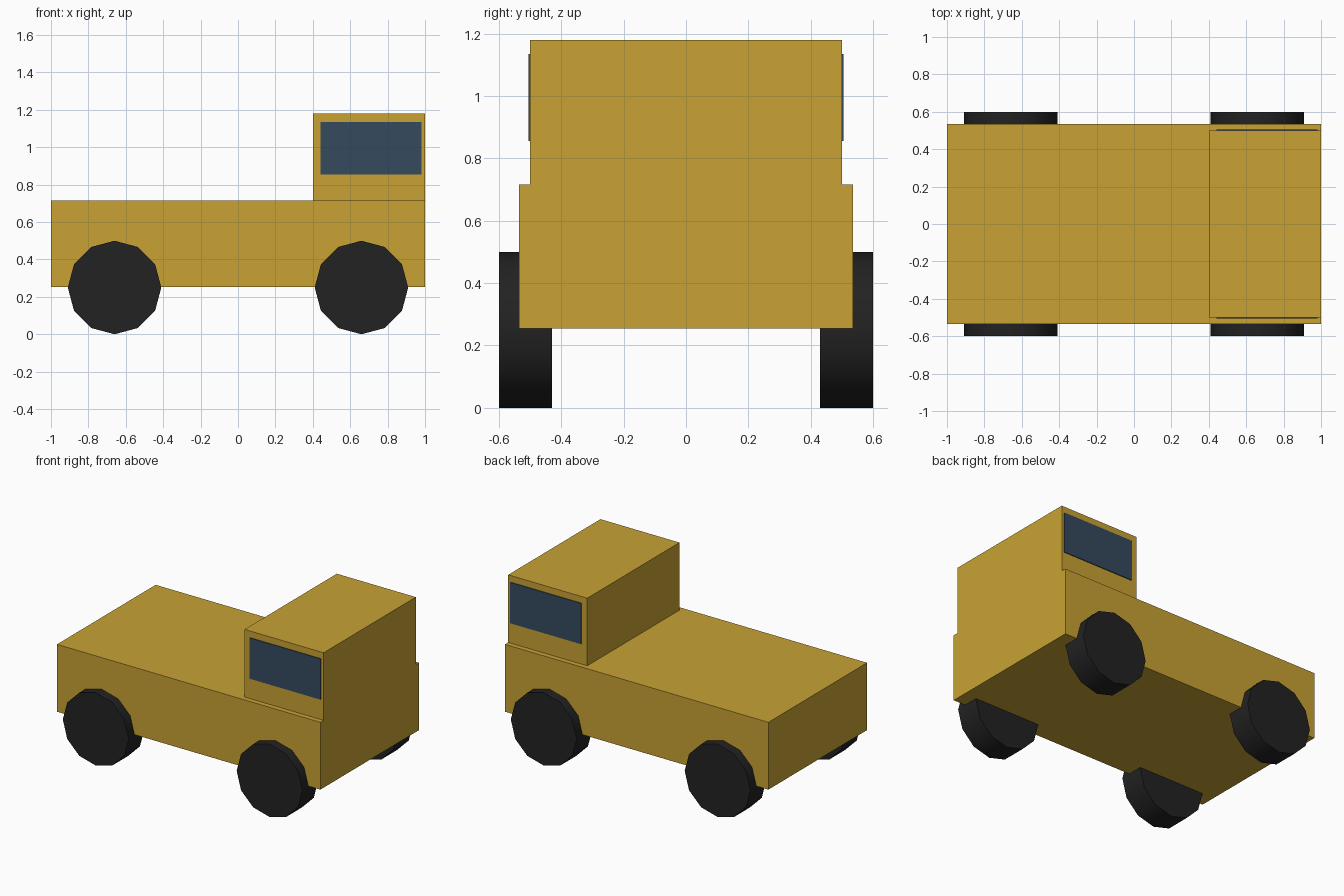
import bpy
import math

if "Cube" in bpy.data.objects:
    bpy.data.objects.remove(bpy.data.objects["Cube"])


def material(name, color):
    m = bpy.data.materials.new(name)
    m.diffuse_color = (*color, 1)
    m.use_nodes = True
    m.node_tree.nodes["Principled BSDF"].inputs["Base Color"].default_value = m.diffuse_color
    return m


paint = material("yellow paint", (0.578, 0.361, 0.034))
glass = material("dark blue glass", (0.036, 0.068, 0.113))
rubber = material("black rubber", (0.016, 0.016, 0.016))


def box(name, lo, hi, mat):
    center = [(a + b) / 2 for a, b in zip(lo, hi)]
    bpy.ops.mesh.primitive_cube_add(size=1, location=center)
    ob = bpy.context.object
    ob.name = name
    ob.scale = [b - a for a, b in zip(lo, hi)]
    bpy.ops.object.transform_apply(location=False, rotation=False, scale=True)
    ob.data.materials.append(mat)
    return ob


# Body and cab
box("body", (-1, -0.535, 0.254), (1, 0.535, 0.716), paint)
box("cab", (0.4, -0.5, 0.716), (1, 0.5, 1.18), paint)

for side, label in ((-1, "right"), (1, "left")):
    # Side window plate
    ys = sorted((side * 0.499, side * 0.506))
    box(f"{label}_window", (0.442, ys[0], 0.855), (0.982, ys[1], 1.135), glass)

    # Twelve-sided wheels, one corner pointing up
    for x, end in ((-0.66, "rear"), (0.66, "front")):
        bpy.ops.mesh.primitive_cylinder_add(
            vertices=12, radius=0.25, depth=0.17,
            location=(x, side * 0.515, 0.25), rotation=(math.pi / 2, 0, 0))
        wheel = bpy.context.object
        wheel.name = f"{end}_{label}_wheel"
        wheel.data.materials.append(rubber)
        bpy.ops.object.shade_smooth_by_angle(angle=math.radians(40))
